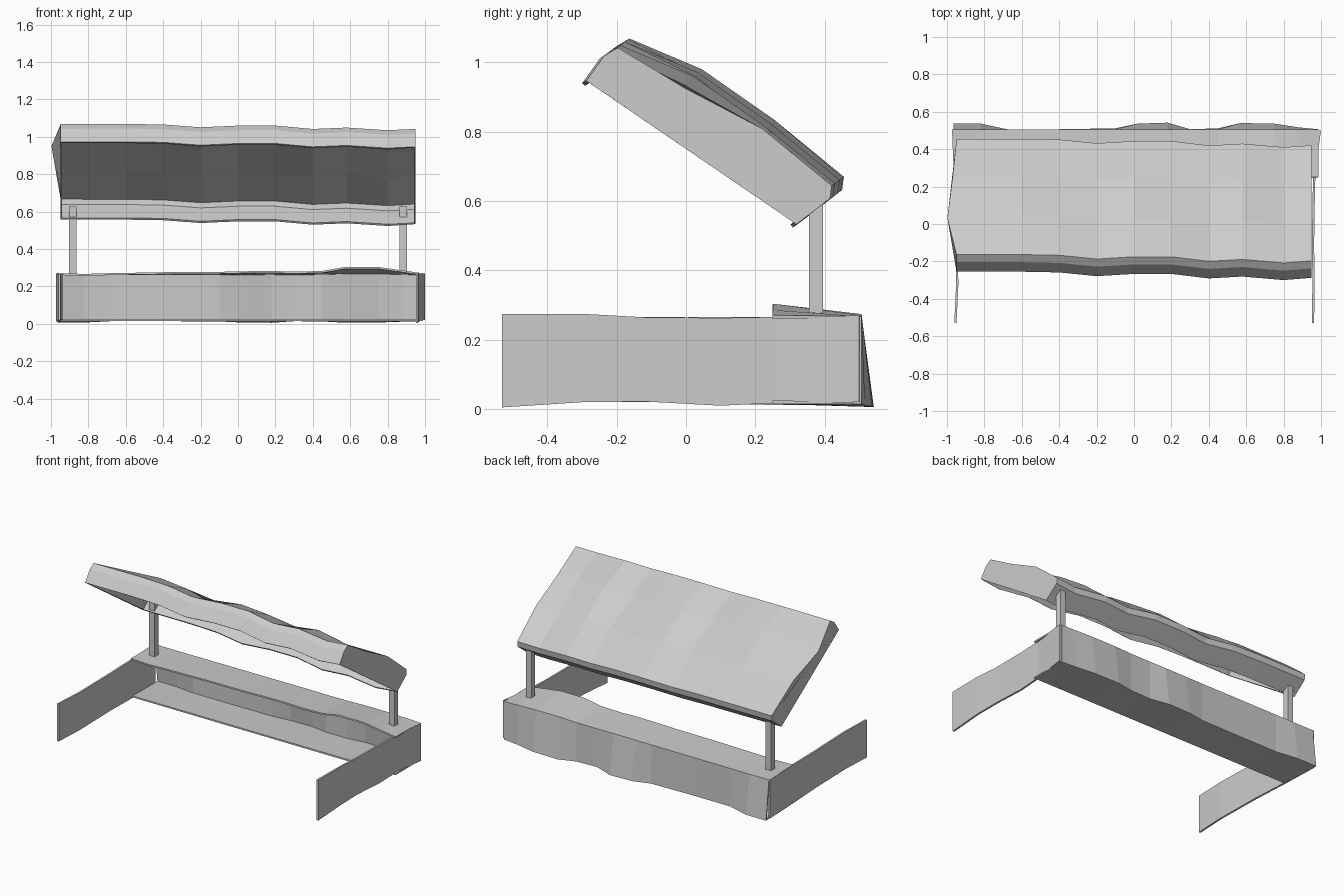
import bpy
import math

if "Cube" in bpy.data.objects:
    bpy.data.objects.remove(bpy.data.objects["Cube"])


def sheet(name, rows, thick, caps=False):
    """Loft equal-length rows of points into a thin panel."""
    n = len(rows[0])
    verts = [p for r in rows for p in r]
    faces = [(i * n + j, i * n + j + 1, (i + 1) * n + j + 1, (i + 1) * n + j)
             for i in range(len(rows) - 1) for j in range(n - 1)]
    if caps:
        last = (len(rows) - 1) * n
        faces.append(tuple(reversed(range(n))))
        faces.append(tuple(range(last, last + n)))
    me = bpy.data.meshes.new(name)
    me.from_pydata(verts, [], faces)
    ob = bpy.data.objects.new(name, me)
    bpy.context.collection.objects.link(ob)
    mod = ob.modifiers.new("thickness", 'SOLIDIFY')
    mod.thickness = thick
    mod.offset = 0
    return ob


# tilted canopy: open-bottomed tray with a gently warped length
stations = [(-.945, 0), (-.6, 0), (-.4, .004), (-.2, .024), (0, .012), (.2, .012),
            (.4, .036), (.58, .026), (.8, .045), (.945, .034)]
profile = [(-.25, .97), (-.2, 1.04), (-.163, 1.063), (.03, .945), (.24, .805),
           (.45, .668), (.445, .635), (.35, .562)]
rows = []
for i, (x, d) in enumerate(stations):
    row = []
    for j, (y, z) in enumerate(profile):
        bump = .017 + .017 * math.sin(i * 2.1 + j * 1.7) if j in (3, 4) else 0
        px = x
        if i == 0 and j in (3, 4):
            px = -.993 if j == 3 else -.965
        row.append((px, y - d + bump * .4, z - d * .75 + bump))
    rows.append(row)
sheet("canopy", rows, .012, caps=True)

# rear beam: channel open toward the front; (x, top lift, bottom rear bulge)
beam = [(-.965, 0, .03), (-.82, -.004, .03), (-.68, 0, 0), (-.4, .005, 0),
        (-.1, .007, .005), (.02, .01, .03), (.18, .012, .035), (.3, .008, 0),
        (.45, .012, .005), (.57, .033, .033), (.75, .033, .03), (.88, .015, .01),
        (.985, 0, 0)]
rows = []
for x, lift, bulge in beam:
    rows.append([(x, .25, .266 + lift), (x, .503, .264 + lift * .2),
                 (x, .503 + bulge, .018 - bulge * .25), (x, .25, .02)])
sheet("rear_beam", rows, .01)

# thin side panels
right = [(-.53, .957, .005, .275), (-.3, .96, .02, .275), (-.12, .957, .022, .265),
         (.1, .96, .01, .263), (.27, .964, .018, .266), (.5, .993, .02, .27)]
left = [(-.53, -.955, .02, .27), (-.32, -.945, .02, .268), (0, -.952, .02, .265),
        (.25, -.957, .012, .266), (.505, -.967, .012, .27)]
for name, pts in (("right_panel", right), ("left_panel", left)):
    sheet(name, [[(x, y, z0), (x, y, z1)] for y, x, z0, z1 in pts], .012)

# square posts
for side in (-1, 1):
    bpy.ops.mesh.primitive_cube_add(size=1, location=(side * .883, .375, .448))
    post = bpy.context.object
    post.name = "left_post" if side < 0 else "right_post"
    post.scale = (.04, .04, .36)
